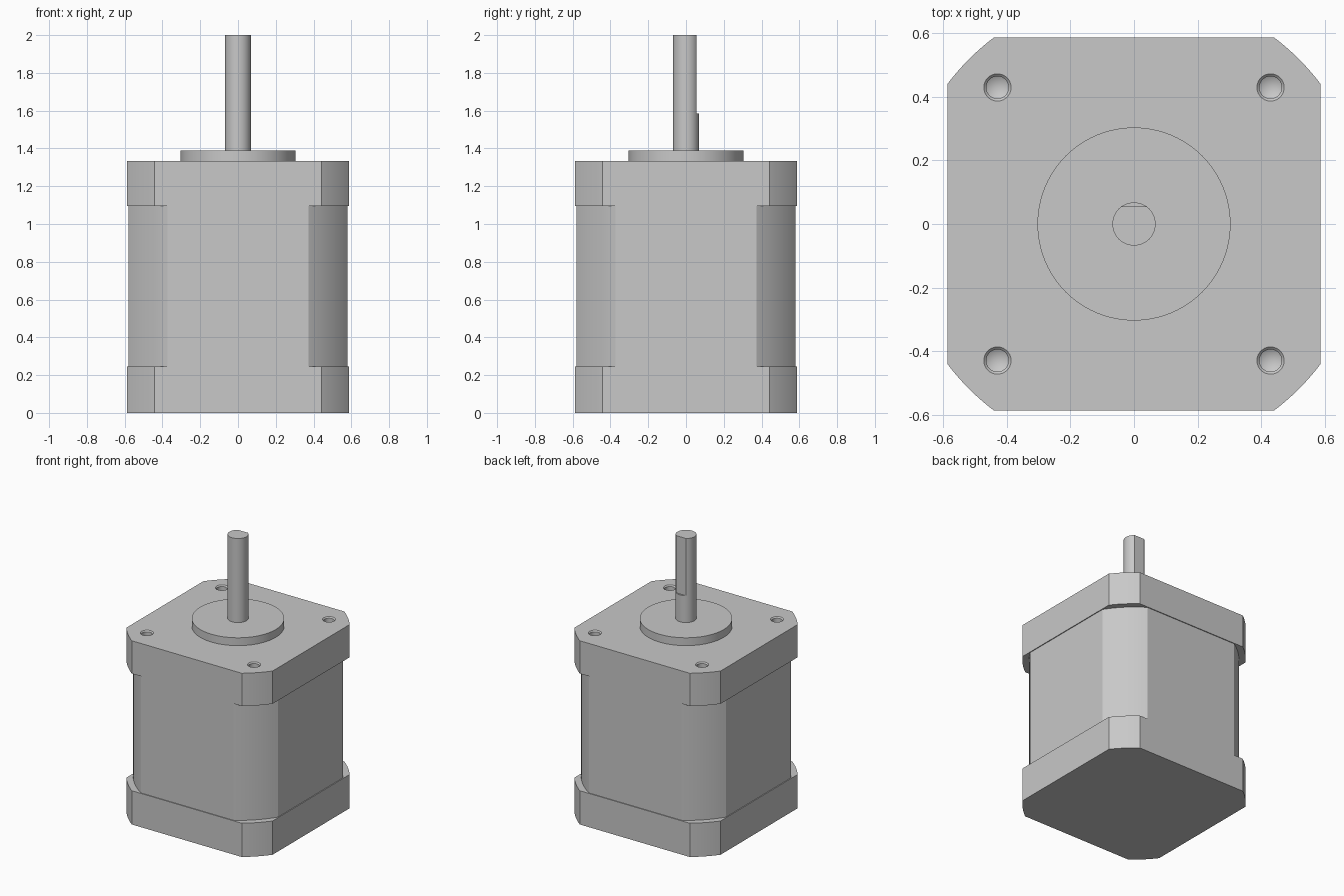
import bpy, bmesh
from math import acos, asin, cos, sin, pi, radians

cube = bpy.data.objects.get("Cube")
if cube:
    bpy.data.objects.remove(cube, do_unlink=True)

# One plain metal colour
grey = bpy.data.materials.new("grey_metal")
grey.use_nodes = True
grey.diffuse_color = (0.58, 0.58, 0.58, 1)
grey.node_tree.nodes["Principled BSDF"].inputs["Base Color"].default_value = grey.diffuse_color


def make_object(name, bm):
    bmesh.ops.recalc_face_normals(bm, faces=bm.faces)
    mesh = bpy.data.meshes.new(name)
    bm.to_mesh(mesh)
    bm.free()
    mesh.materials.append(grey)
    obj = bpy.data.objects.new(name, mesh)
    bpy.context.collection.objects.link(obj)
    return obj


def prism(name, outline, z0, z1):
    """Extrude a closed XY outline from z0 to z1."""
    bm = bmesh.new()
    face = bm.faces.new([bm.verts.new((x, y, z0)) for x, y in outline])
    top = bmesh.ops.extrude_face_region(bm, geom=[face])["geom"]
    verts = [v for v in top if isinstance(v, bmesh.types.BMVert)]
    bmesh.ops.translate(bm, verts=verts, vec=(0, 0, z1 - z0))
    return make_object(name, bm)


def circle(radius, count=64):
    return [(radius * cos(2 * pi * i / count), radius * sin(2 * pi * i / count))
            for i in range(count)]


def turned_square(half, radius, steps=14):
    """Square whose corners are trimmed by a circle about the centre."""
    start, end = acos(half / radius), asin(half / radius)
    angles = [q * pi / 2 + start + (end - start) * i / steps
              for q in range(4) for i in range(steps + 1)]
    return [(radius * cos(a), radius * sin(a)) for a in angles]


def add_revolved(bm, profile, x, y, z, count=32):
    """Closed solid from a profile that starts and ends on the axis."""
    rings = []
    for r, h in profile:
        if r == 0:
            rings.append([bm.verts.new((x, y, z + h))] * count)
        else:
            rings.append([bm.verts.new((x + px, y + py, z + h))
                          for px, py in circle(r, count)])
    for low, high in zip(rings, rings[1:]):
        for i in range(count):
            j = (i + 1) % count
            corners = dict.fromkeys((low[i], low[j], high[j], high[i]))
            bm.faces.new(list(corners))


def cut(target, cutter):
    mod = target.modifiers.new("cut", "BOOLEAN")
    mod.operation = "DIFFERENCE"
    mod.solver = "EXACT"
    mod.object = cutter
    cutter.hide_render = True
    bpy.context.view_layer.objects.active = target
    bpy.ops.object.modifier_apply(modifier=mod.name)
    bpy.data.objects.remove(cutter, do_unlink=True)


# Main housing: two end caps and a slightly narrower core
TOP = 1.333
cap_outline = turned_square(0.587, 0.7345)
rear_cap = prism("rear_cap", cap_outline, 0, 0.245)
core = prism("stator_core", turned_square(0.581, 0.69), 0.245, 1.095)
front_cap = prism("front_cap", cap_outline, 1.095, TOP)

# Countersunk mounting holes with drill-point bottoms
bm = bmesh.new()
hole = [(0, -0.145), (0.035, -0.125), (0.035, -0.008),
        (0.043, 0), (0.043, 0.03), (0, 0.03)]
for sx in (-1, 1):
    for sy in (-1, 1):
        add_revolved(bm, hole, 0.43 * sx, 0.43 * sy, TOP)
cut(front_cap, make_object("hole_cutter", bm))

# Raised locating boss
boss = prism("locating_boss", circle(0.304, 96), TOP, 1.39)

# Shaft with a flat on its back side
shaft = prism("shaft", circle(0.068), 1.39, 2)
flat = [(-0.1, 0.055), (0.1, 0.055), (0.1, 0.1), (-0.1, 0.1)]
cut(shaft, prism("flat_cutter", flat, 1.585, 2.1))

# Smooth the curved walls, keep machined edges crisp
bpy.ops.object.select_all(action="DESELECT")
for part in (rear_cap, core, front_cap, boss, shaft):
    part.select_set(True)
bpy.context.view_layer.objects.active = shaft
bpy.ops.object.shade_smooth_by_angle(angle=radians(20))
